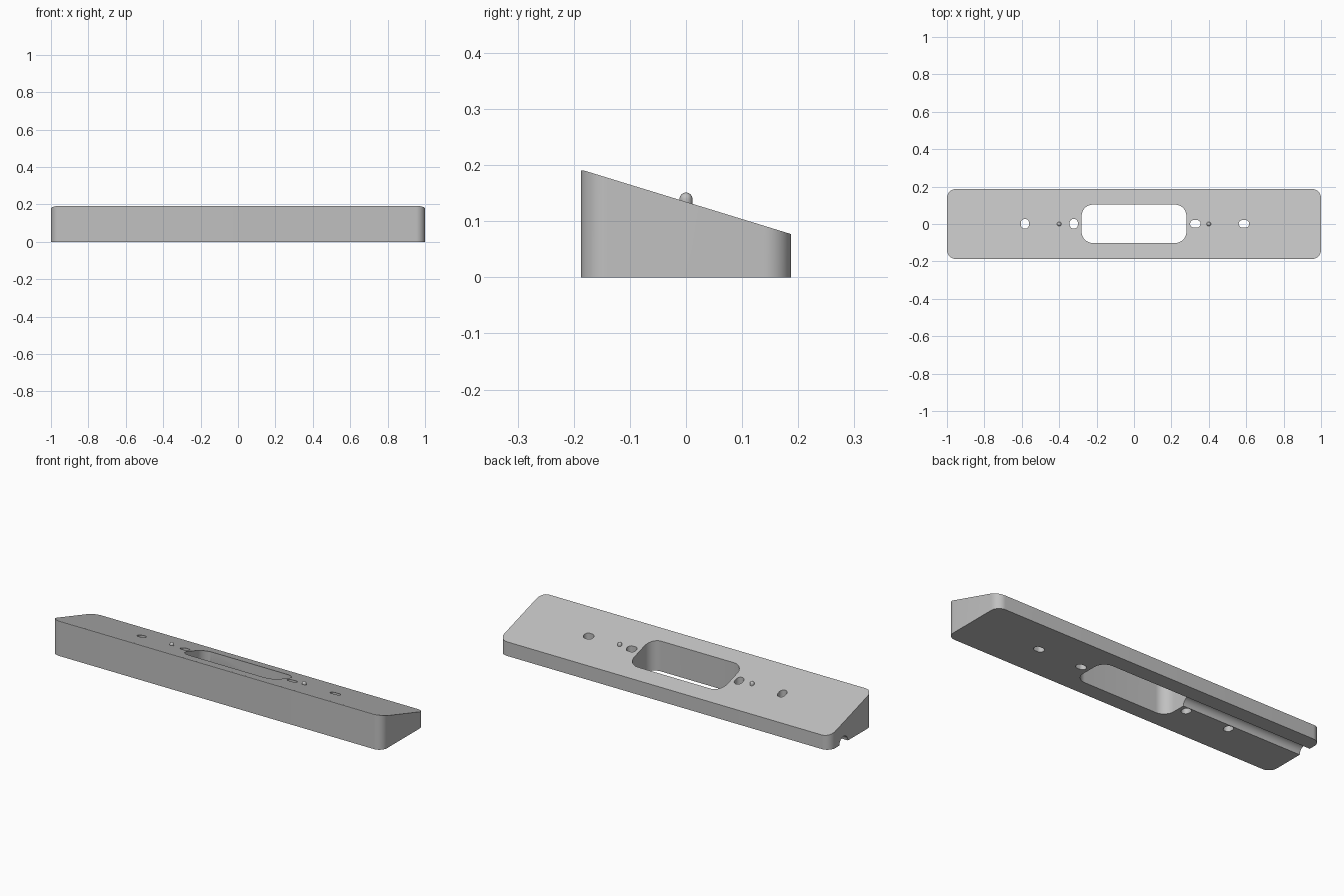
import bpy, bmesh, math
from mathutils import Matrix

if "Cube" in bpy.data.objects:
    bpy.data.objects.remove(bpy.data.objects["Cube"])

grey = bpy.data.materials.new("plain grey")
grey.diffuse_color = (0.53, 0.53, 0.53, 1)
grey.use_nodes = True
grey.node_tree.nodes["Principled BSDF"].inputs["Base Color"].default_value = grey.diffuse_color


def slope_z(y):
    # Height of the wedge top, level along the front lip
    return min(0.19, 0.1345 - 0.307 * y)


def add_object(name, bm):
    bmesh.ops.recalc_face_normals(bm, faces=bm.faces)
    mesh = bpy.data.meshes.new(name)
    bm.to_mesh(mesh)
    bm.free()
    mesh.materials.append(grey)
    obj = bpy.data.objects.new(name, mesh)
    bpy.context.collection.objects.link(obj)
    return obj


def rounded_prism(name, cx, cy, w, d, r, z0, z1, segs=12):
    # Upright prism with a rounded rectangle outline
    bm = bmesh.new()
    pts = []
    for q, (sx, sy) in enumerate([(1, 1), (-1, 1), (-1, -1), (1, -1)]):
        for i in range(segs + 1):
            a = (q + i / segs) * math.pi / 2
            pts.append((cx + sx * (w / 2 - r) + r * math.cos(a),
                        cy + sy * (d / 2 - r) + r * math.sin(a), z0))
    face = bm.faces.new([bm.verts.new(p) for p in pts])
    bmesh.ops.remove_doubles(bm, verts=bm.verts, dist=1e-5)
    ext = bmesh.ops.extrude_face_region(bm, geom=bm.faces[:])
    for v in ext["geom"]:
        if isinstance(v, bmesh.types.BMVert):
            v.co.z = z1
    return add_object(name, bm)


def cut(target, cutter):
    cutter.hide_render = True
    cutter.hide_viewport = True
    mod = target.modifiers.new(cutter.name, 'BOOLEAN')
    mod.operation = 'DIFFERENCE'
    mod.solver = 'EXACT'
    mod.object = cutter
    bpy.context.view_layer.objects.active = target
    bpy.ops.object.modifier_apply(modifier=mod.name)
    bpy.data.objects.remove(cutter)


# Wedge body: rounded block sliced by the sloping top plane
body = rounded_prism("wedge_body", 0, 0, 2, 0.374, 0.048, 0, 0.19)
bm = bmesh.new()
bm.from_mesh(body.data)
geom = bm.verts[:] + bm.edges[:] + bm.faces[:]
res = bmesh.ops.bisect_plane(bm, geom=geom, plane_co=(0, 0, slope_z(0)),
                             plane_no=(0, 0.307, 1), clear_outer=True)
rim = [e for e in res["geom_cut"] if isinstance(e, bmesh.types.BMEdge)]
bmesh.ops.contextual_create(bm, geom=rim)
bmesh.ops.recalc_face_normals(bm, faces=bm.faces)
bm.to_mesh(body.data)
bm.free()

# Central through opening
cut(body, rounded_prism("opening", 0, 0.001, 0.56, 0.205, 0.06, -0.1, 0.4))

# Screw slots: lengthwise on the right, crosswise on the left
for x, w, d in [(-0.583, 0.044, 0.052), (-0.322, 0.044, 0.052),
                (0.588, 0.056, 0.04), (0.328, 0.056, 0.04)]:
    cut(body, rounded_prism("slot", x, 0.001, w, d, min(w, d) / 2 - 0.0005,
                            -0.1, 0.4, 8))

# Cable channel under the left half, open at the end
bm = bmesh.new()
bmesh.ops.create_cone(bm, cap_ends=True, segments=40, radius1=0.037,
                      radius2=0.037, depth=1.1,
                      matrix=Matrix.Translation((-0.55, 0.067, 0))
                      @ Matrix.Rotation(math.pi / 2, 4, 'Y'))
cut(body, add_object("channel", bm))

# Small domed locating pegs
pegs = []
for name, x in [("left_peg", -0.4), ("right_peg", 0.4)]:
    bm = bmesh.new()
    bmesh.ops.create_uvsphere(bm, u_segments=20, v_segments=12, radius=0.0115)
    for v in bm.verts:
        v.co.z += 0.1395 if v.co.z > -0.001 else 0.125
        v.co.x += x
    pegs.append(add_object(name, bm))

# Smooth curved walls, keep edges sharp
for obj in [body] + pegs:
    bpy.ops.object.select_all(action='DESELECT')
    obj.select_set(True)
    bpy.context.view_layer.objects.active = obj
    bpy.ops.object.shade_smooth_by_angle(angle=math.radians(30))
